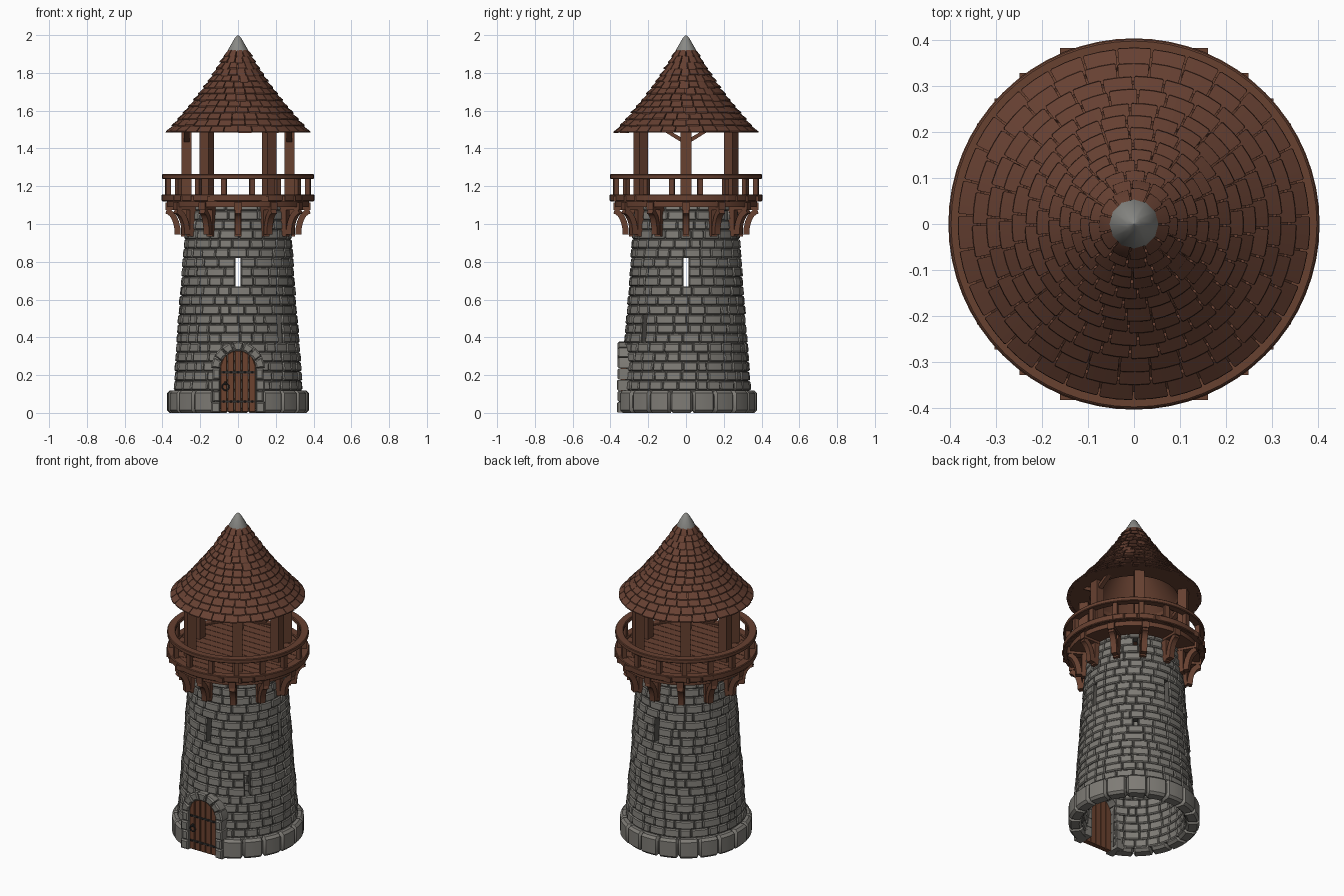
import bpy, bmesh, math, random
from math import sin, cos, pi, radians, sqrt
from mathutils import Vector

random.seed(4)
if "Cube" in bpy.data.objects:
    bpy.data.objects.remove(bpy.data.objects["Cube"])


def material(name, rgb):
    m = bpy.data.materials.new(name)
    m.use_nodes = True
    m.diffuse_color = (*rgb, 1)
    bsdf = m.node_tree.nodes["Principled BSDF"]
    bsdf.inputs["Base Color"].default_value = (*rgb, 1)
    bsdf.inputs["Roughness"].default_value = 0.9
    return m


STONE = material("grey stone", (0.21, 0.20, 0.18))
MORTAR = material("dark mortar", (0.10, 0.095, 0.085))
WOOD = material("brown wood", (0.135, 0.052, 0.030))
SHINGLE = material("roof brown", (0.135, 0.052, 0.032))
DOOR = material("door brown", (0.15, 0.055, 0.028))
IRON = material("black iron", (0.03, 0.028, 0.027))
CAP = material("cap grey", (0.25, 0.25, 0.235))


def finish(name, bm, mat):
    bmesh.ops.recalc_face_normals(bm, faces=bm.faces)
    mesh = bpy.data.meshes.new(name)
    bm.to_mesh(mesh)
    bm.free()
    mesh.materials.append(mat)
    ob = bpy.data.objects.new(name, mesh)
    bpy.context.collection.objects.link(ob)
    bpy.ops.object.select_all(action="DESELECT")
    ob.select_set(True)
    bpy.context.view_layer.objects.active = ob
    bpy.ops.object.shade_smooth_by_angle(angle=radians(30))


def loft(bm, rings, closed=False):
    """Skin a list of equal point rings; cap the ends unless closed."""
    vs = [[bm.verts.new(p) for p in ring] for ring in rings]
    n = len(vs[0])
    for a, b in zip(vs, vs[1:] + (vs[:1] if closed else [])):
        for i in range(n):
            bm.faces.new((a[i], a[(i + 1) % n], b[(i + 1) % n], b[i]))
    if not closed:
        bm.faces.new(vs[0])
        bm.faces.new(vs[-1])


def inset(poly, d):
    """Move the points of a 2D outline toward its middle by about d."""
    u = sum(p[0] for p in poly) / len(poly)
    v = sum(p[1] for p in poly) / len(poly)
    return [(p[0] + max(-d, min(d, u - p[0])), p[1] + max(-d, min(d, v - p[1]))) for p in poly]


def sweep(bm, section, a0=0, a1=2 * pi, steps=2, bevel=0.0):
    """Turn an (r, z) section about the z axis, with optional bevelled ends."""
    at = lambda sec, a: [(r * cos(a), r * sin(a), z) for r, z in sec]
    if a1 - a0 > 6.28:
        loft(bm, [at(section, a0 + 2 * pi * i / steps) for i in range(steps)], True)
        return
    e = bevel / section[0][0]
    rings = [at(section, a0 + e + (a1 - a0 - 2 * e) * i / steps) for i in range(steps + 1)]
    if bevel:
        small = inset(section, bevel)
        rings = [at(small, a0)] + rings + [at(small, a1)]
    loft(bm, rings)


def prism(bm, poly, place, d0, d1, bevel=0.0):
    """Extrude a 2D outline from d0 to d1; the d0 side may be bevelled."""
    layers = [(poly, d0), (poly, d1)]
    if bevel:
        layers = [(inset(poly, bevel), d0), (poly, d0 + bevel), (poly, d1)]
    loft(bm, [[place(u, v, d) for u, v in p] for p, d in layers])


def radial(a):
    return lambda u, v, d: Vector((u * cos(a) - d * sin(a), u * sin(a) + d * cos(a), v))


def facing(u, v, d):
    return Vector((u, d, v))


def rect(u0, u1, v0, v1):
    return [(u0, v0), (u1, v0), (u1, v1), (u0, v1)]


def chamfered(r0, r1, z0, z1, c, lean=0.0):
    """Block section, outer side first, leaning inward toward the top."""
    return [(r1, z0 + c), (r1 - lean, z1 - c), (r1 - lean - c, z1), (r0 + c - lean, z1),
            (r0 - lean, z1 - c), (r0, z0 + c), (r0 + c, z0), (r1 - c, z0)]


# Tower wall: courses of separate stones around a mortar core, with openings
FRONT = -pi / 2
DOOR_HALF = 0.3
OPENINGS = [(FRONT, DOOR_HALF, 0, 0.32), (FRONT / 2, 0.05, 0.37, 0.52),
            (radians(52), 0.045, 0.47, 0.52), (radians(52), 0.045, 1.02, 1.07)]
OPENINGS += [(FRONT + i * pi / 2, 0.05, 0.67, 0.82) for i in range(4)]


def free_arcs(z):
    cuts = sorted((a - h, a + h) for a, h, z0, z1 in OPENINGS if z0 < z < z1)
    if not cuts:
        turn = random.random()
        return [(turn, turn + 2 * pi - 0.0001)]
    return [(c[1], n[0]) for c, n in zip(cuts, cuts[1:] + [(cuts[0][0] + 2 * pi, 0)])]


def wall_radius(z):
    return 0.352 - 0.073 * z


stones, core = bmesh.new(), bmesh.new()
COURSE = 0.05
for row in range(22):
    z0 = 0.02 + row * COURSE
    z1 = z0 + COURSE
    r = wall_radius(z0)
    for a, b in free_arcs(z0 + COURSE / 2):
        sweep(core, rect(r - 0.052, r - 0.01, z0, z1), a, b, max(3, int((b - a) * 8)))
        n = max(1, round((b - a) * r / 0.08))
        marks = [a + (b - a) * (i + random.uniform(-0.25, 0.25) * (0 < i < n)) / n for i in range(n + 1)]
        for m0, m1 in zip(marks, marks[1:]):
            out = r + random.uniform(-0.003, 0.003)
            sec = chamfered(r - 0.06, out, z0 + 0.001, z1 - 0.001, 0.006, 0.0035)
            sweep(stones, sec, m0 + 0.004, m1 - 0.004, 2, 0.006)
finish("tower_stones", stones, STONE)
finish("tower_mortar", core, MORTAR)

# Footing ring of large rounded stones, open at the doorway
bm = bmesh.new()
N = 17
a0, span = FRONT + 0.36, 2 * pi - 0.72
for i in range(N):
    sec = chamfered(0.297, 0.374 + random.uniform(-0.003, 0.003), 0, 0.118, 0.014)
    sweep(bm, sec, a0 + span * i / N + 0.002, a0 + span * (i + 1) / N - 0.002, 3, 0.012)
finish("footing_stones", bm, STONE)

# Door frame: stacked jambs and arch stones
SPRING, INNER, OUTER = 0.235, 0.094, 0.142
bm = bmesh.new()
for side in (-1, 1):
    for k in range(4):
        w = OUTER - 0.008 * (k % 2)
        z = SPRING * k / 4
        poly = rect(side * INNER, side * w, z + 0.001, z + SPRING / 4 - 0.001)
        prism(bm, poly, facing, -0.366 + 0.003 * (k % 2), -0.26, 0.007)
for k in range(7):
    angles = [pi * (k + t) / 7 + s for t, s in ((0, 0.02), (0.5, 0), (1, -0.02))]
    poly = [(INNER * cos(t), SPRING + INNER * sin(t)) for t in angles]
    poly += [(OUTER * cos(t), SPRING + OUTER * sin(t)) for t in reversed(angles)]
    prism(bm, poly, facing, -0.362, -0.26, 0.007)
finish("door_frame", bm, STONE)

# Door: five planks cut to the arch, iron straps, studs and a ring handle
bm, iron = bmesh.new(), bmesh.new()
W = 2 * INNER / 5
for k in range(5):
    x0, x1 = -INNER + k * W + 0.0015, -INNER + (k + 1) * W - 0.0015
    tops = [x1 + (x0 - x1) * t / 4 for t in range(5)]
    poly = [(x0, 0.004), (x1, 0.004)] + [(x, SPRING + sqrt(max(0, INNER ** 2 - x * x))) for x in tops]
    prism(bm, poly, facing, -0.348, -0.315, 0.003)
    for z in (0.06, 0.215):
        c = (x0 + x1) / 2
        prism(iron, rect(c - 0.005, c + 0.005, z - 0.005, z + 0.005), facing, -0.356, -0.345, 0.003)
finish("door_planks", bm, DOOR)
for z in (0.06, 0.215):
    prism(iron, rect(-0.088, 0.088, z - 0.006, z + 0.006), facing, -0.351, -0.345)
ring = lambda t, rad: (-0.066 + rad * cos(t), 0.138 + rad * sin(t))
loft(iron, [[facing(*ring(t * pi / 6, 0.018 + 0.004 * cos(s * pi / 3)), -0.354 + 0.004 * sin(s * pi / 3))
             for s in range(6)] for t in range(12)], True)
prism(iron, rect(-0.072, -0.06, 0.148, 0.165), facing, -0.36, -0.345, 0.003)
finish("door_ironwork", iron, IRON)

# Curved brackets under the balcony
bm = bmesh.new()
for i in range(12):
    place = radial(i * pi / 6)
    prism(bm, rect(0.25, 0.303, 0.935, 1.09), place, -0.018, 0.018)
    prism(bm, rect(0.25, 0.385, 1.075, 1.115), place, -0.02, 0.02)
    arc = [radians(90 * t / 6) for t in range(7)]
    brace = [(0.375 - 0.072 * cos(t), 0.945 + 0.135 * sin(t)) for t in arc]
    brace += [(0.385 - 0.05 * cos(t), 0.945 + 0.11 * sin(t)) for t in reversed(arc)]
    prism(bm, brace, place, -0.017, 0.017)
finish("balcony_brackets", bm, WOOD)

# Balcony: plank floor, rim, balusters and handrail
bm = bmesh.new()
PLANKS = 14
for k in range(PLANKS):
    y = 0.385 * (2 * (k + 0.5) / PLANKS - 1)
    half = sqrt(0.392 ** 2 - y * y)
    prism(bm, rect(y - 0.026, y + 0.026, 1.118, 1.148), lambda u, v, d: Vector((d, u, v)), -half, half)
finish("balcony_floor", bm, WOOD)

bm = bmesh.new()
sweep(bm, chamfered(0.355, 0.404, 1.12, 1.157, 0.004), steps=64)
sweep(bm, chamfered(0.355, 0.402, 1.238, 1.264, 0.004), steps=64)
sweep(bm, rect(0.25, 0.375, 1.09, 1.12), steps=48)
for i in range(16):
    prism(bm, rect(0.365, 0.391, 1.15, 1.245), radial((i + 0.5) * pi / 8), -0.014, 0.014)
finish("balcony_railing", bm, WOOD)

# Roof posts with small braces on the two side posts
bm = bmesh.new()
POSTS = [s * radians(55.5) + h for s in (-1, 0, 1) for h in (0, pi)]
for a in POSTS:
    c = 0.272 if a in (0, pi) else 0.29
    prism(bm, rect(c - 0.027, c + 0.027, 1.145, 1.53), radial(a), -0.028, 0.028)
for a in (0, pi):
    for s in (-1, 1):
        brace = [(0.02 * s, 1.43), (0.02 * s, 1.455), (0.09 * s, 1.495), (0.125 * s, 1.495)]
        place = radial(a)
        prism(bm, brace, lambda u, v, d: place(d, v, u), 0.258, 0.286)
finish("roof_posts", bm, WOOD)

# Roof: hollow flared shell covered with rows of shingles
BASE, TIP = 1.485, 1.92


def roof_radius(z):
    t = (z - BASE) / (TIP - BASE)
    return 0.37 * (1 - t) + 0.046 * t - 0.09 * t * (1 - t)


bm = bmesh.new()
levels = [BASE + (TIP - BASE) * i / 8 for i in range(9)]
shell = [(roof_radius(z) - 0.004, z) for z in levels]
shell += [(0.01, 1.88), (0.1, 1.74), (0.19, 1.60), (0.265, BASE)]
sweep(bm, shell, steps=48)
sweep(bm, rect(0.25, 0.3, 1.485, 1.51), steps=48)
finish("roof_shell", bm, WOOD)

bm = bmesh.new()
ROWS = 13
step = (TIP - BASE) / ROWS
for k in range(ROWS):
    z = BASE + k * step
    r0, r1 = roof_radius(z), roof_radius(z + step)
    n = round(2 * pi * r0 / (0.03 + 0.12 * r0))
    turn = random.random()
    for i in range(n):
        j, t = random.uniform(-0.003, 0.003), random.uniform(-0.002, 0.002)
        sec = [(r0 + 0.013 + t, z + j), (r0 + 0.012 + t, z + j + 0.006),
               (r1 + 0.003, z + step + 0.004), (r1 - 0.008, z + step), (r0 - 0.006, z + j)]
        a = turn + 2 * pi * i / n
        sweep(bm, sec, a + 0.002 / r0, a + 2 * pi / n - 0.002 / r0, 2, 0.003)
finish("roof_shingles", bm, SHINGLE)

# Metal cap on the tip
bm = bmesh.new()
sweep(bm, [(0.054, 1.913), (0.053, 1.922), (0.016, 1.986), (0.0005, 2.0), (0.0005, 1.913)], steps=12)
finish("roof_cap", bm, CAP)
